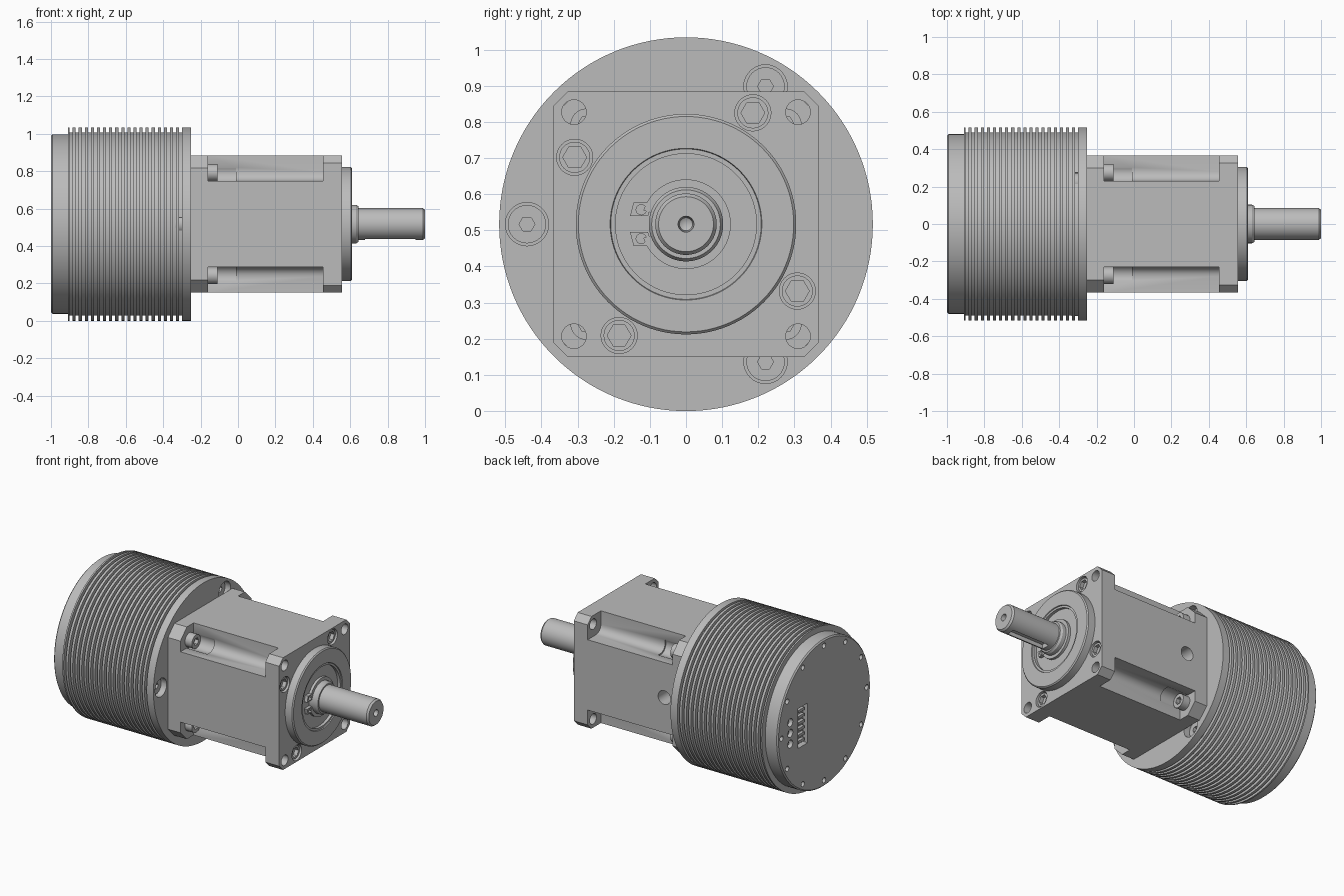
import bpy, bmesh
from math import sin, cos, pi, radians
from mathutils import Matrix

if "Cube" in bpy.data.objects:
    bpy.data.objects.remove(bpy.data.objects["Cube"])

AXIS_Z = 0.517  # height of the drive axis; all parts are built around it

metal = bpy.data.materials.new("machined_grey")
metal.use_nodes = True
GREY = (0.5, 0.5, 0.5, 1)
metal.diffuse_color = GREY
metal.node_tree.nodes["Principled BSDF"].inputs["Base Color"].default_value = GREY


def make(name, bm):
    bmesh.ops.recalc_face_normals(bm, faces=bm.faces)
    mesh = bpy.data.meshes.new(name)
    bm.to_mesh(mesh)
    bm.free()
    mesh.materials.append(metal)
    obj = bpy.data.objects.new(name, mesh)
    obj.location.z = AXIS_Z
    bpy.context.collection.objects.link(obj)
    return obj


def prism(name, x0, x1, *loops):
    """Extrude closed (y, z) outlines from x0 to x1 in one object."""
    bm = bmesh.new()
    for loop in loops:
        face = bm.faces.new([bm.verts.new((x0, y, z)) for y, z in loop])
        out = bmesh.ops.extrude_face_region(bm, geom=[face])["geom"]
        verts = [v for v in out if isinstance(v, bmesh.types.BMVert)]
        bmesh.ops.translate(bm, verts=verts, vec=(x1 - x0, 0, 0))
    # extrusion keeps the starting face, which closes the solid
    return make(name, bm)


def lathe(name, profile, steps=96):
    """Revolve (x, radius) points about the drive axis."""
    bm = bmesh.new()
    verts = [bm.verts.new((x, 0, r)) for x, r in profile]
    edges = [bm.edges.new(pair) for pair in zip(verts, verts[1:])]
    bmesh.ops.spin(bm, geom=verts + edges, cent=(0, 0, 0), axis=(1, 0, 0),
                   angle=2 * pi, steps=steps)
    bmesh.ops.remove_doubles(bm, verts=bm.verts, dist=0.0001)
    return make(name, bm)


def circle(c, r, n=32):
    return [(c[0] + r * cos(2 * pi * i / n), c[1] + r * sin(2 * pi * i / n))
            for i in range(n)]


def circles(centres, r, n=32):
    return [circle(c, r, n) for c in centres]


def polar(r, first, count):
    return [(r * cos(first + 2 * pi * i / count), r * sin(first + 2 * pi * i / count))
            for i in range(count)]


def rect(y0, y1, z0, z1):
    return [(y0, z0), (y1, z0), (y1, z1), (y0, z1)]


def four_way(quarter):
    """Repeat a quarter outline around the axis."""
    return [(y * cos(a) - z * sin(a), y * sin(a) + z * cos(a))
            for a in (0, pi / 2, pi, 3 * pi / 2) for y, z in quarter]


def cut(target, cutter, keep=False):
    cutter.hide_render = True
    mod = target.modifiers.new("cut", "BOOLEAN")
    mod.operation = "DIFFERENCE"
    mod.solver = "EXACT"
    mod.object = cutter
    dg = bpy.context.evaluated_depsgraph_get()
    mesh = bpy.data.meshes.new_from_object(target.evaluated_get(dg))
    target.modifiers.clear()
    target.data = mesh
    if not keep:
        bpy.data.objects.remove(cutter)


def screws(name, x0, x1, centres, r, hex_r):
    """Socket head screws with hexagonal recesses."""
    obj = prism(name, x0, x1, *circles(centres, r))
    cut(obj, prism("socket", x1 - 0.025, x1 + 0.05, *circles(centres, hex_r, 6)))
    return obj


# Finned motor housing
profile = [(-1, 0), (-1, 0.472), (-0.992, 0.48), (-0.91, 0.48), (-0.91, 0.517)]
PITCH = 0.0325
for i in range(19):
    x = -0.9 + PITCH * i
    profile += [(x, 0.517), (x, 0.49), (x + 0.016, 0.49), (x + 0.016, 0.517)]
profile += [(-0.25, 0.517), (-0.25, 0)]
motor = lathe("motor_housing", profile, 128)

# Mounting screws sunk in the motor face
mounts = polar(0.44, pi, 3)
cut(motor, prism("pits", -0.33, -0.2, *circles(mounts, 0.06)))
screws("motor_mount_screws", -0.335, -0.285, mounts, 0.053, 0.022)

# Rear cover holes, cable ports and connector
cut(motor, prism("cover_holes", -1.1, -0.975, *circles(polar(0.44, 0, 12), 0.017, 20)))
ports = [(0.35, z) for z in (-0.07, 0, 0.07)]
cut(motor, prism("ports", -1.1, -0.97, *circles(ports, 0.026)))
cut(motor, prism("socket_slot", -1.1, -0.965, rect(0.17, 0.27, -0.13, 0.13)))
prism("connector_pins", -0.97, -0.99,
      *[rect(0.19, 0.25, z - 0.009, z + 0.009)
        for z in [-0.1 + 0.04 * i for i in range(6)]])
screws("rear_port_screws", -0.975, -0.98, ports, 0.017, 0.008)

# Gearbox: adapter plate, relieved middle body, front flange
H = 0.367


def plate(name, x0, x1, chamfer):
    return prism(name, x0, x1, four_way([(H, H - chamfer), (H - chamfer, H)]))


adapter = plate("adapter_plate", -0.25, -0.16, 0.067)
flange = plate("front_flange", 0.455, 0.555, 0.04)
N, F = 0.23, 0.05
fillet = [(N + F + F * cos(a), N + F + F * sin(a))
          for a in [radians(270 - 15 * i) for i in range(7)]]
body = prism("gearbox_body", -0.16, 0.455, four_way([(H, N)] + fillet + [(N, H)]))

# Clamping screws in the corner reliefs
corners = [(a, b) for a in (-0.275, 0.275) for b in (-0.275, 0.275)]
cut(body, prism("clearance", -0.2, -0.01, *circles(corners, 0.053)))
screws("adapter_screws", -0.17, -0.11, corners, 0.045, 0.025)

# Access bore in the rear side of the body
bore = prism("bore", 0.2, 0.45, circle((0.1, 0), 0.045))
bore.data.transform(Matrix.Rotation(pi / 2, 4, "Z"))
cut(body, bore)

# Flange through holes and counterbored screws
holes = [(a, b) for a in (-0.31, 0.31) for b in (-0.31, 0.31)]
cut(flange, prism("through", 0.4, 0.6, *circles(holes, 0.034)))
heads = four_way([(0.308, -0.185)])
cut(flange, prism("counterbore", 0.5, 0.6, *circles(heads, 0.05)))
screws("flange_screws", 0.49, 0.545, heads, 0.043, 0.033)

# Pilot boss with recessed seal
lathe("pilot_boss", [(0.54, 0), (0.54, 0.305), (0.603, 0.305), (0.61, 0.298),
                     (0.61, 0.21), (0.604, 0.208), (0.604, 0.195), (0.585, 0.195),
                     (0.585, 0)])

# Output shaft with centre hole and keyway
shaft = lathe("output_shaft", [(0.56, 0), (0.56, 0.103), (0.632, 0.103),
                               (0.645, 0.095), (0.645, 0.085), (0.988, 0.085),
                               (1, 0.076), (1, 0.022), (0.96, 0.018), (0.95, 0)], 64)
cut(shaft, prism("keyway", 0.68, 0.95, rect(-0.027, 0.027, -0.12, -0.055)))

# Retaining ring with two eyes
span = [radians(-162 + 324 * i / 48) for i in range(49)]
arc = [(0.124 * cos(a), 0.124 * sin(a)) for a in span]
arc += [(0.1 * cos(a), 0.1 * sin(a)) for a in reversed(span)]
prism("retaining_ring", 0.59, 0.607, arc)
for side, label in ((1, "upper"), (-1, "lower")):
    eye = prism(label + "_ring_eye", 0.588, 0.609,
                [(y, side * z) for y, z in ((-0.155, 0.022), (-0.105, 0.022),
                                            (-0.095, 0.06), (-0.145, 0.06))])
    cut(eye, prism("eye_hole", 0.5, 0.7, circle((-0.124, side * 0.04), 0.014, 16)))

# Smooth round surfaces, keep machined edges crisp
bpy.ops.object.select_all(action="DESELECT")
for obj in bpy.context.collection.objects:
    if obj.type == "MESH" and metal.name in obj.data.materials:
        obj.select_set(True)
        bpy.context.view_layer.objects.active = obj
bpy.ops.object.shade_smooth_by_angle(angle=radians(30))
